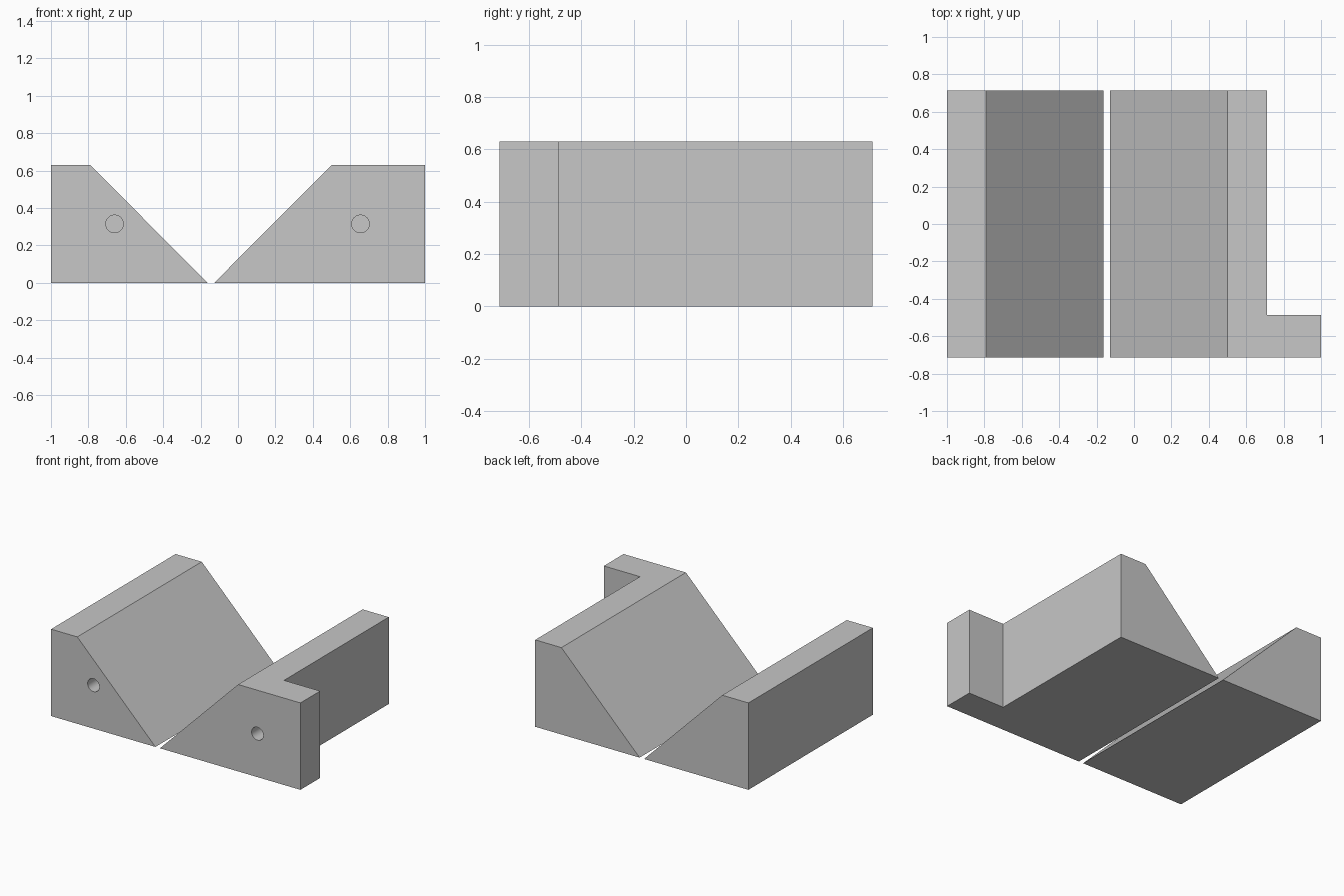
import bpy
import bmesh
import math
from mathutils import Vector

DEPTH = 0.713      # half length of both blocks along y
HEIGHT = 0.63
HOLE_Z = 0.315
HOLE_RADIUS = 0.047
HOLE_DEPTH = 0.5

cube = bpy.data.objects.get("Cube")
if cube:
    bpy.data.objects.remove(cube, do_unlink=True)

grey = bpy.data.materials.new("plain grey")
grey.use_nodes = True
colour = (0.57, 0.57, 0.57, 1)
grey.diffuse_color = colour
grey.node_tree.nodes["Principled BSDF"].inputs["Base Color"].default_value = colour


def prism(name, outline, direction):
    """Extrude a planar outline along a direction into a solid."""
    bm = bmesh.new()
    face = bm.faces.new([bm.verts.new(p) for p in outline])
    result = bmesh.ops.extrude_face_region(bm, geom=[face])
    moved = [v for v in result["geom"] if isinstance(v, bmesh.types.BMVert)]
    bmesh.ops.translate(bm, verts=moved, vec=Vector(direction))
    bmesh.ops.recalc_face_normals(bm, faces=bm.faces)
    mesh = bpy.data.meshes.new(name)
    bm.to_mesh(mesh)
    bm.free()
    mesh.materials.append(grey)
    obj = bpy.data.objects.new(name, mesh)
    bpy.context.collection.objects.link(obj)
    return obj


def boolean(target, cutter, operation):
    """Apply a boolean and remove the helper."""
    mod = target.modifiers.new(operation.lower(), "BOOLEAN")
    mod.operation = operation
    mod.solver = "EXACT"
    mod.object = cutter
    bpy.context.view_layer.objects.active = target
    bpy.ops.object.modifier_apply(modifier=mod.name)
    bpy.data.objects.remove(cutter, do_unlink=True)


def drill(target, x):
    """Blind round hole in the front face."""
    start = -DEPTH - 0.1
    ring = [(x + HOLE_RADIUS * math.cos(t * math.tau / 48), start,
             HOLE_Z + HOLE_RADIUS * math.sin(t * math.tau / 48)) for t in range(48)]
    boolean(target, prism("hole_cutter", ring, (0, HOLE_DEPTH + 0.1, 0)), "DIFFERENCE")


def wedge(name, toe, crest, outer):
    """Block with a sloping inner face, running the full length."""
    profile = [(toe, 0), (crest, HEIGHT), (outer, HEIGHT), (outer, 0)]
    return prism(name, [(x, -DEPTH, z) for x, z in profile], (0, 2 * DEPTH, 0))


# Plain wedge block
right_block = wedge("right_wedge_block", -0.163, -0.79, -1.0)

# Wedge block with a front flange: L-shaped plan, cut by the slope
plan = [(-0.127, -DEPTH), (1.0, -DEPTH), (1.0, -0.487),
        (0.71, -0.487), (0.71, DEPTH), (-0.127, DEPTH)]
left_block = prism("left_flanged_block", [(x, y, 0) for x, y in plan], (0, 0, HEIGHT))
slope = [(-0.127, 0), (0.5, HEIGHT), (0.6, HEIGHT + 0.1005), (-0.4, HEIGHT + 0.1005),
         (-0.4, -0.2743)]
boolean(left_block, prism("slope_cutter", [(x, -1, z) for x, z in slope], (0, 2, 0)),
        "DIFFERENCE")

# Mounting holes
drill(right_block, -0.66)
drill(left_block, 0.655)

# Smooth hole walls, crisp block edges
for obj in (right_block, left_block):
    bpy.ops.object.select_all(action="DESELECT")
    obj.select_set(True)
    bpy.context.view_layer.objects.active = obj
    bpy.ops.object.shade_smooth_by_angle(angle=math.radians(30))
